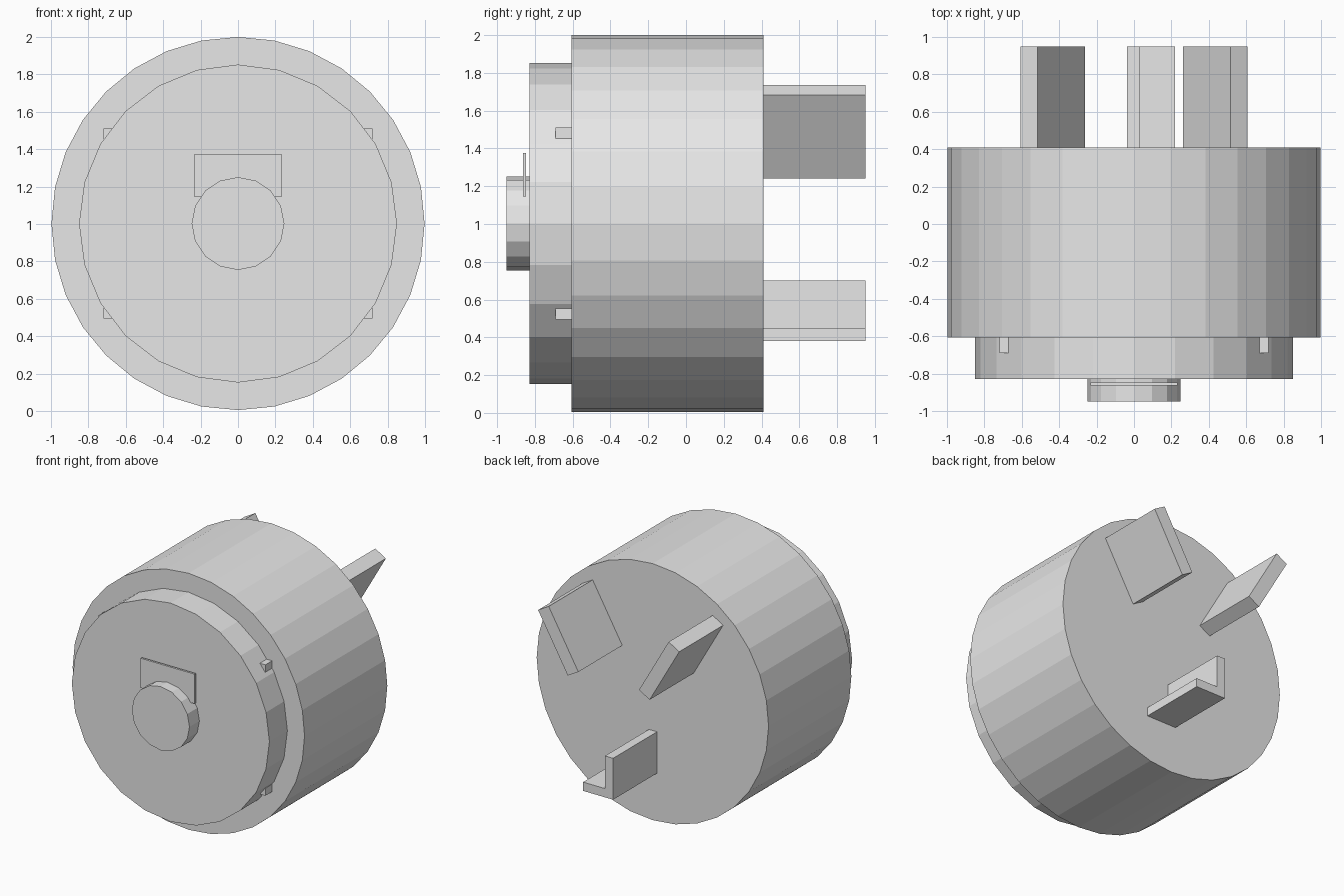
import bpy
import bmesh
import math
from mathutils import Matrix, Vector

if "Cube" in bpy.data.objects:
    bpy.data.objects.remove(bpy.data.objects["Cube"])

AXIS_Z = 1.0025  # height of the plug's centre line

grey = bpy.data.materials.new("light_grey")
grey.diffuse_color = (0.8, 0.8, 0.8, 1)
grey.use_nodes = True
grey.node_tree.nodes["Principled BSDF"].inputs["Base Color"].default_value = grey.diffuse_color


def finish(name, bm):
    bmesh.ops.recalc_face_normals(bm, faces=bm.faces)
    mesh = bpy.data.meshes.new(name)
    bm.to_mesh(mesh)
    bm.free()
    mesh.materials.append(grey)
    obj = bpy.data.objects.new(name, mesh)
    bpy.context.collection.objects.link(obj)
    return obj


def disc(name, radius, sides, y0, y1):
    """Flat-shaded cylinder lying along y."""
    bm = bmesh.new()
    place = Matrix.Translation((0, (y0 + y1) / 2, AXIS_Z)) @ Matrix.Rotation(math.pi / 2, 4, 'X')
    bmesh.ops.create_cone(bm, cap_ends=True, segments=sides, radius1=radius,
                          radius2=radius, depth=y1 - y0, matrix=place)
    return finish(name, bm)


def box(name, centre, size, tilt=0):
    """Box, optionally tilted about the y axis (degrees)."""
    bm = bmesh.new()
    place = (Matrix.Translation(centre) @ Matrix.Rotation(math.radians(tilt), 4, 'Y')
             @ Matrix.Diagonal((*size, 1)))
    bmesh.ops.create_cube(bm, size=1, matrix=place)
    return finish(name, bm)


def extrude_profile(name, points, y0, y1):
    """Extrude an x-z outline along y."""
    bm = bmesh.new()
    face = bm.faces.new([bm.verts.new((x, y0, z)) for x, z in points])
    new = bmesh.ops.extrude_face_region(bm, geom=[face], use_keep_orig=True)["geom"]
    verts = [g for g in new if isinstance(g, bmesh.types.BMVert)]
    bmesh.ops.translate(bm, verts=verts, vec=Vector((0, y1 - y0, 0)))
    return finish(name, bm)


# Round housing, from the widest part to the front button
disc("body", 0.9975, 32, -0.607, 0.41)
disc("front_collar", 0.85, 24, -0.828, -0.60)
disc("front_button", 0.248, 16, -0.95, -0.82)

# Thin plate behind the button
box("front_plate", (0, -0.856, 1.26), (0.465, 0.016, 0.23))

for side, label in ((-1, "left"), (1, "right")):
    # Small locking tabs on the collar
    for up, level in ((-1, "lower"), (1, "upper")):
        box(f"{level}_{label}_tab", (side * 0.695, -0.645, AXIS_Z + up * 0.48),
            (0.047, 0.09, 0.058))
    # Tilted flat contact blades
    box(f"{label}_blade", (side * 0.434, 0.67, 1.488), (0.105, 0.56, 0.51), side * 30)

# L-shaped lower blade
extrude_profile("lower_blade", [(-0.038, 0.38), (0.22, 0.38), (0.22, 0.448),
                                (0.032, 0.448), (0.032, 0.702), (-0.038, 0.702)], 0.40, 0.95)
